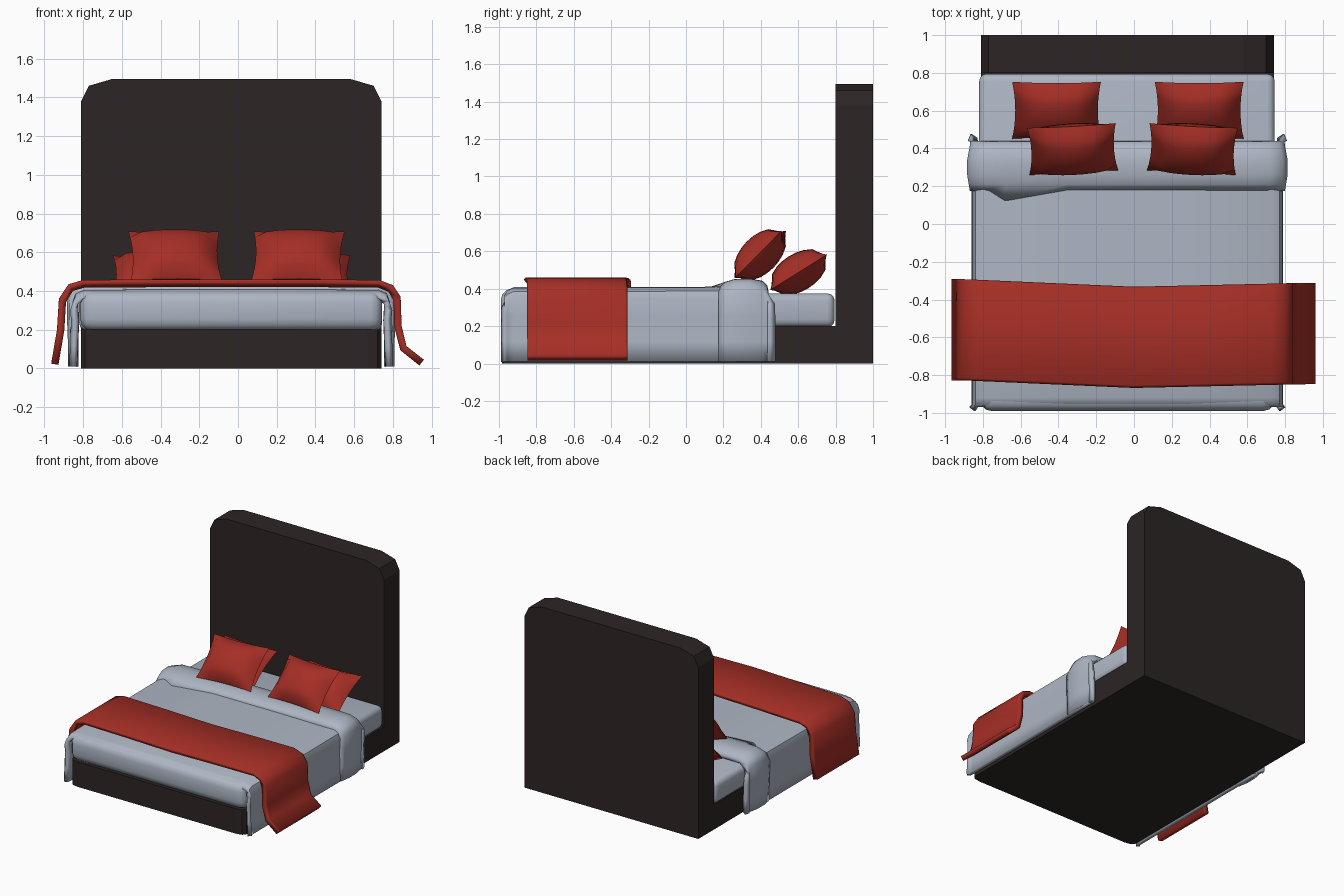
import bpy, bmesh, math
from mathutils import Matrix, Vector

cube = bpy.data.objects.get("Cube")
if cube:
    bpy.data.objects.remove(cube)


def material(name, rgb):
    m = bpy.data.materials.new(name)
    m.use_nodes = True
    m.diffuse_color = (*rgb, 1)
    m.node_tree.nodes["Principled BSDF"].inputs["Base Color"].default_value = (*rgb, 1)
    return m


WOOD = material("dark wood", (0.026, 0.018, 0.018))
LINEN = material("pale linen", (0.42, 0.47, 0.55))
RED = material("red fabric", (0.38, 0.028, 0.019))
CX = -0.035          # centre line of the bed


def finish(name, bm, mat, angle=35):
    mesh = bpy.data.meshes.new(name)
    bm.to_mesh(mesh)
    bm.free()
    mesh.materials.append(mat)
    ob = bpy.data.objects.new(name, mesh)
    bpy.context.collection.objects.link(ob)
    bpy.ops.object.select_all(action='DESELECT')
    ob.select_set(True)
    bpy.context.view_layer.objects.active = ob
    bpy.ops.object.shade_smooth_by_angle(angle=math.radians(angle))
    return ob


def prism(name, outline, depth, mat):
    """Extrude a closed outline along a vector."""
    bm = bmesh.new()
    face = bm.faces.new([bm.verts.new(p) for p in outline])
    out = bmesh.ops.extrude_face_region(bm, geom=[face])["geom"]
    bmesh.ops.translate(bm, vec=depth, verts=[v for v in out if isinstance(v, bmesh.types.BMVert)])
    bmesh.ops.recalc_face_normals(bm, faces=bm.faces)
    return finish(name, bm, mat, 10)


def soft_box(name, lo, hi, radius, mat):
    bm = bmesh.new()
    bmesh.ops.create_cube(bm, size=1)
    lo, hi = Vector(lo), Vector(hi)
    for v in bm.verts:
        v.co = (lo + hi) / 2 + v.co * (hi - lo)
    bmesh.ops.bevel(bm, geom=bm.edges[:], offset=radius, segments=3, profile=0.5, affect='EDGES')
    return finish(name, bm, mat)


def cloth(name, path, rows, thickness, mat, warp=None):
    """Drape an x-z path over the bed; each row is (y, side growth, top lift)."""
    bm = bmesh.new()
    grid = []
    for y, grow, lift in rows:
        row = []
        for x, z in path:
            side = math.copysign(grow, x - CX) if abs(x - CX) > 0.7 else 0
            top = lift if z > 0.3 else 0
            row.append(bm.verts.new((x + side, y + (warp(x, y) if warp else 0), z + top)))
        grid.append(row)
    for a, b in zip(grid, grid[1:]):
        for i in range(len(path) - 1):
            bm.faces.new((a[i], a[i + 1], b[i + 1], b[i]))
    ob = finish(name, bm, mat, 45)
    solid = ob.modifiers.new("thickness", 'SOLIDIFY')
    solid.thickness = thickness
    solid.offset = -1
    return ob


def mirrored(half):
    """Half path of (distance from centre, z), bottom to middle, made whole."""
    return [(CX - d, z) for d, z in half] + [(CX + d, z) for d, z in reversed(half)]


def pillow(name, centre, tilt, turn, mat=RED, n=8):
    bm = bmesh.new()
    bmesh.ops.create_grid(bm, x_segments=n, y_segments=n, size=1)
    bottom = bmesh.ops.duplicate(bm, geom=bm.faces[:] + bm.edges[:] + bm.verts[:])["geom"]
    flipped = {g for g in bottom if isinstance(g, bmesh.types.BMVert)}
    bmesh.ops.reverse_faces(bm, faces=[g for g in bottom if isinstance(g, bmesh.types.BMFace)])
    for v in bm.verts:
        u, w = v.co.x, v.co.y
        puff = 0.1 * math.sqrt(max(0, (1 - u * u) * (1 - w * w)))
        # corners stick out a little beyond the pinched edges
        v.co = (0.235 * u * (0.93 + 0.07 * w * w), 0.178 * w * (0.95 + 0.05 * u * u),
                -puff if v in flipped else puff)
    bmesh.ops.remove_doubles(bm, verts=bm.verts[:], dist=0.0005)
    bm.transform(Matrix.Translation(centre) @ Matrix.Rotation(math.radians(turn), 4, 'Z')
                 @ Matrix.Rotation(math.radians(tilt), 4, 'X'))
    return finish(name, bm, mat, 40)


# Headboard with clipped top corners
head = mirrored([(0.775, 0), (0.775, 1.38), (0.735, 1.46), (0.615, 1.495)])
prism("headboard", [(x, 0.8, z) for x, z in head], (0, 0.2, 0), WOOD)

# Bed base with clipped foot corners
foot = mirrored([(0.775, 0.8), (0.775, -0.95), (0.755, -0.975), (0.70, -0.985)])
prism("bed_base", [(x, y, 0) for x, y in foot], (0, 0, 0.2), WOOD)

# Mattress and the blanket end tucked around its foot
soft_box("mattress", (-0.82, -0.9, 0.195), (0.745, 0.795, 0.375), 0.04, LINEN)
soft_box("tucked_blanket_end", (-0.815, -0.99, 0.195), (0.745, -0.3, 0.4), 0.06, LINEN)

# Blanket hanging over both sides
drape = mirrored([(0.825, 0.01), (0.82, 0.12), (0.815, 0.25), (0.82, 0.34), (0.805, 0.385),
                  (0.76, 0.405), (0.3, 0.408)])
cloth("blanket", drape, [(-0.97, -0.012, -0.04), (-0.955, 0, -0.015), (-0.92, 0, 0),
                         (-0.4, 0, 0), (0.2, 0, 0.003), (0.42, 0, 0.003)], 0.03, LINEN)

# Folded band at the head end of the blanket, with one creased front edge
band = mirrored([(0.825, 0.01), (0.825, 0.12), (0.83, 0.25), (0.83, 0.34), (0.805, 0.39),
                 (0.74, 0.41), (0.65, 0.412), (0.32, 0.412)])
cloth("blanket_fold", band, [(0.175, -0.004, -0.005), (0.21, 0.01, 0.025), (0.26, 0.018, 0.04),
                             (0.34, 0.018, 0.043), (0.41, 0.005, 0.03), (0.435, -0.002, 0.005),
                             (0.44, -0.015, -0.02)], 0.04, LINEN,
      lambda x, y: -0.055 if y < 0.2 and -0.72 < x < -0.6 else 0)

# Throw across the foot, with uneven hanging ends
throw = [(-0.965, 0.025), (-0.935, 0.2), (-0.925, 0.36), (-0.875, 0.435), (-0.8, 0.457), (-0.4, 0.46),
         (0, 0.46), (0.4, 0.46), (0.73, 0.457), (0.8, 0.43), (0.84, 0.37), (0.845, 0.22), (0.87, 0.115), (0.96, 0.045)]
cloth("throw", throw, [(-0.868, 0, -0.01), (-0.855, 0, 0), (-0.345, 0, 0), (-0.332, 0, -0.01)],
      0.038, RED, lambda x, y: (0.04 if x < 0 else 0.02) * min(1, abs(x) / 0.9))

# Pillows: a back pair lying lower, a front pair leaning on them
for side, back_x, front_x, turn in (("right", -0.41, -0.325, 3), ("left", 0.345, 0.31, -3)):
    pillow(side + "_back_pillow", (back_x, 0.602, 0.488), 32, 0)
    pillow(side + "_front_pillow", (front_x, 0.396, 0.582), 45, turn)
